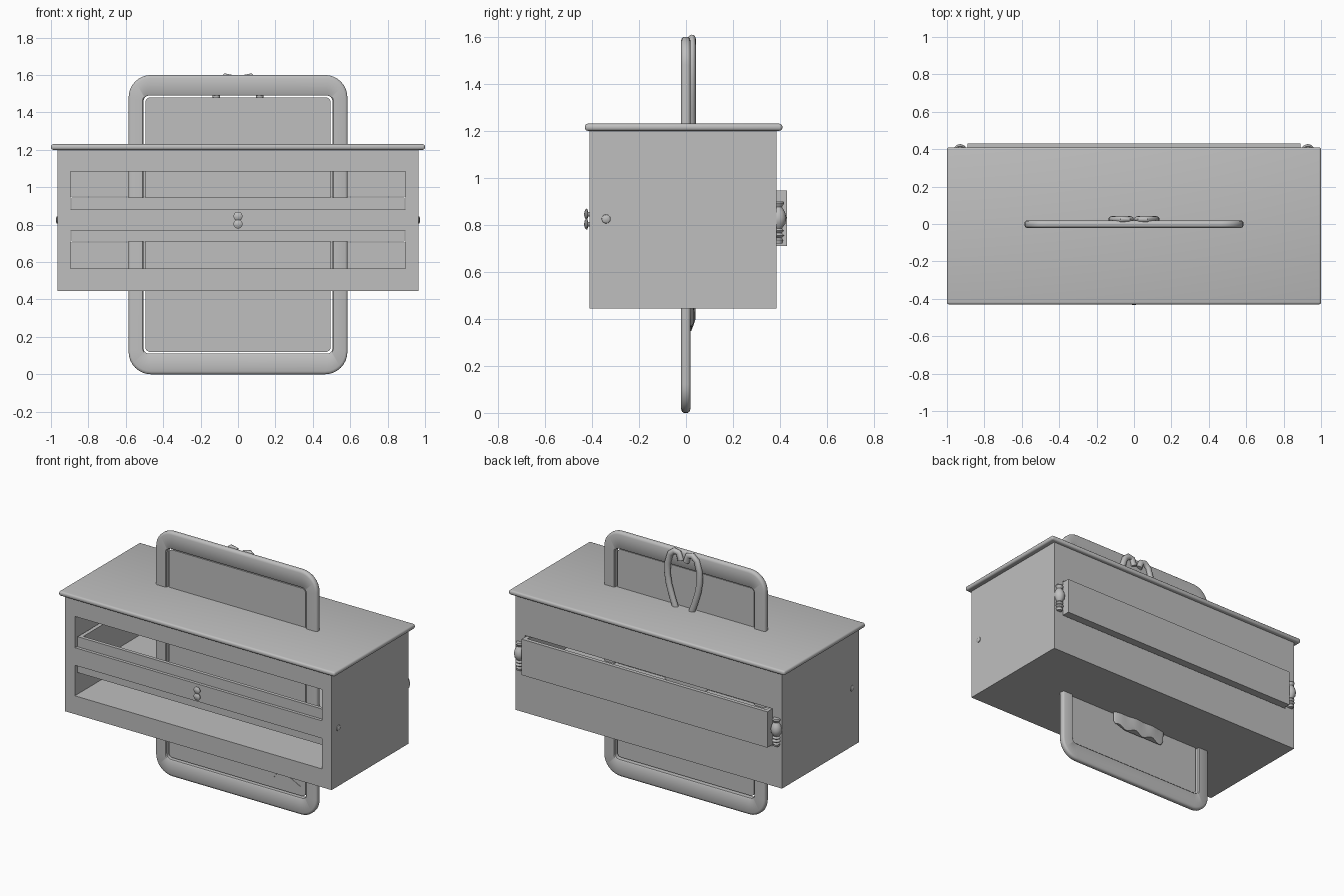
import bpy, bmesh, math
from mathutils import Vector

cube = bpy.data.objects.get("Cube")
if cube:
    bpy.data.objects.remove(cube, do_unlink=True)

grey = bpy.data.materials.new("plain_grey")
grey.use_nodes = True
grey.diffuse_color = (0.52, 0.52, 0.52, 1)
grey.node_tree.nodes["Principled BSDF"].inputs["Base Color"].default_value = (0.52, 0.52, 0.52, 1)


def finish(name, bm, smooth=False):
    bmesh.ops.recalc_face_normals(bm, faces=bm.faces)
    mesh = bpy.data.meshes.new(name)
    bm.to_mesh(mesh)
    bm.free()
    mesh.materials.append(grey)
    ob = bpy.data.objects.new(name, mesh)
    bpy.context.collection.objects.link(ob)
    if smooth:
        select(ob)
        bpy.ops.object.shade_smooth_by_angle(angle=math.radians(40))
    return ob


def select(ob):
    bpy.ops.object.select_all(action='DESELECT')
    bpy.context.view_layer.objects.active = ob
    ob.select_set(True)


def box(name, x, y, z, bevel=0):
    """Box from (min, max) pairs; a bevel rounds all its edges."""
    bm = bmesh.new()
    bmesh.ops.create_cube(bm, size=1)
    for v in bm.verts:
        v.co = Vector([p[0] if c < 0 else p[1] for c, p in zip(v.co, (x, y, z))])
    if bevel:
        bmesh.ops.bevel(bm, geom=bm.edges[:], offset=bevel, segments=3,
                        profile=0.5, affect='EDGES')
    return finish(name, bm, bool(bevel))


def cut(ob, *cutters):
    for cutter in cutters:
        cutter.hide_render = True
        mod = ob.modifiers.new("cut", 'BOOLEAN')
        mod.operation, mod.solver, mod.object = 'DIFFERENCE', 'EXACT', cutter
        select(ob)
        bpy.ops.object.modifier_apply(modifier=mod.name)
        bpy.data.objects.remove(cutter, do_unlink=True)


def loft(name, rings, closed=False):
    """Skin a series of equal rings, capped unless closed on itself."""
    bm = bmesh.new()
    rows = [[bm.verts.new(p) for p in ring] for ring in rings]
    n = len(rows[0])
    for a, b in zip(rows, rows[1:] + rows[:1] if closed else rows[1:]):
        for i in range(n):
            j = (i + 1) % n
            bm.faces.new((a[i], a[j], b[j], b[i]))
    if not closed:
        bm.faces.new(rows[0])
        bm.faces.new(rows[-1])
    return finish(name, bm, True)


def lathe(name, centre, profile, axis='Z', n=20):
    """Turned part from (radius, offset along axis) pairs."""
    rings = []
    for r, h in profile:
        ring = []
        for i in range(n):
            a, b = r * math.cos(math.tau * i / n), r * math.sin(math.tau * i / n)
            p = {'X': (h, a, b), 'Y': (a, h, b), 'Z': (a, b, h)}[axis]
            ring.append(Vector(centre) + Vector(p))
        rings.append(ring)
    return loft(name, rings)


def rounded_rect(half, z0, z1, r, y, n=8):
    pts = []
    for q, (sx, z) in enumerate(((1, z1 - r), (-1, z1 - r), (-1, z0 + r), (1, z0 + r))):
        for i in range(n + 1):
            t = (q + i / n) * math.pi / 2
            pts.append((sx * (half - r) + r * math.cos(t), y, z + r * math.sin(t)))
    return pts


# Cabinet with two front openings and a slot for the sliding tray
W = 0.895
cabinet = box("cabinet_body", (-0.965, 0.965), (-0.41, 0.385), (0.445, 1.21))
cut(cabinet,
    box("upper_cutter", (-W, W), (-0.6, 0.36), (0.88, 1.085)),
    box("lower_cutter", (-W, W), (-0.6, 0.36), (0.565, 0.765)),
    box("slot_cutter", (-W - 0.001, W + 0.001), (-0.39, 0.6), (0.705, 0.95)))
box("lid", (-1, 1), (-0.43, 0.41), (1.2, 1.23), 0.012)

# Open tray that sticks out at the back
tray = box("tray", (-0.89, 0.89), (-0.388, 0.43), (0.71, 0.945))
cut(tray, box("tray_cutter", (-0.865, 0.865), (-0.365, 0.405), (0.73, 1.1)))

# Front pair of knobs
for name, z in (("upper_knob", 0.845), ("lower_knob", 0.803)):
    lathe(name, (0, -0.41, z),
          ((0.01, 0.005), (0.01, -0.006), (0.022, -0.01), (0.024, -0.015), (0.014, -0.021),
           (0.004, -0.023)), 'Y')

# Turned posts at the back corners and side studs
post = ((0.018, -0.105), (0.022, -0.09), (0.015, -0.08), (0.027, -0.07), (0.015, -0.06),
        (0.025, -0.05), (0.016, -0.04), (0.031, -0.02), (0.035, 0.005), (0.029, 0.03),
        (0.016, 0.05), (0.026, 0.068), (0.022, 0.075))
for side, label in ((1, "left"), (-1, "right")):
    lathe(label + "_back_post", (side * 0.93, 0.392, 0.825), post)
    lathe(label + "_side_stud", (side * 0.965, -0.34, 0.825),
          [(r, side * h) for r, h in ((0.02, -0.005), (0.018, 0.004), (0.008, 0.009))], 'X')

# Rounded picture frame
section = [(0, -0.01), (0.004, -0.017), (0.012, -0.021), (0.075, -0.021), (0.08, -0.016),
           (0.08, 0.014), (0.075, 0.019), (0.012, 0.019), (0.004, 0.015), (0, 0.008)]
rings = []
for inset, y in section:
    k = inset / 0.08
    rings.append(rounded_rect(0.585 - inset, 0.11 * k, 1.6 - 0.11 * k, 0.12 - 0.09 * k, y))
loft("frame", rings, closed=True)

# Thin panel inside the frame
loft("frame_panel", [rounded_rect(0.495, 0.12, 1.48, 0.025, y) for y in (-0.008, 0.002)])

# Torn sheet on the panel
outline = [(-0.49, 0.66), (-0.3, 0.57), (0.46, 0.18), (0.34, 0.19), (0.31, 0.25), (0.26, 0.18),
           (0.2, 0.23), (0.12, 0.2), (0.08, 0.24), (0, 0.19), (-0.06, 0.26), (-0.1, 0.22),
           (-0.18, 0.24), (-0.25, 0.28), (-0.41, 0.18), (-0.44, 0.26), (-0.48, 0.28),
           (-0.49, 0.46), (-0.33, 0.4), (-0.44, 0.5), (-0.42, 0.56)]
loft("torn_sheet", [[(x, y, z) for x, z in outline] for y in (-0.011, -0.007)])

# Cloth loop over the top of the panel, one band per side
path = [(0.02, 1.54), (0.035, 1.585), (0.065, 1.59), (0.095, 1.565), (0.115, 1.5), (0.117, 1.43),
        (0.105, 1.36), (0.08, 1.28), (0.05, 1.2), (0.03, 1.12)]
for side, label in ((1, "left"), (-1, "right")):
    rings = []
    for i, (x, z) in enumerate(path):
        a, b = path[max(i - 1, 0)], path[min(i + 1, len(path) - 1)]
        t = Vector((b[0] - a[0], b[1] - a[1])).normalized()
        ring = []
        for k in range(12):
            u = math.tau * k / 12
            w = 0.02 * math.cos(u)
            ring.append((side * (x - t.y * w), 0.025 + 0.017 * math.sin(u), z + t.x * w))
        rings.append(ring)
    loft(label + "_cloth_band", rings)

# Hanging cloth with a rippled lower edge
rings = []
for z, half, mid, thick in ((1.2, 0.045, 0, 0.012), (1.1, 0.07, -0.01, 0.014),
                            (1.05, 0.12, -0.01, 0.015), (0.9, 0.14, -0.01, 0.016),
                            (0.65, 0.16, -0.015, 0.018), (0.45, 0.2, -0.02, 0.02),
                            (0.385, 0.2, -0.02, 0.018), (0.36, 0.185, -0.02, 0.008)):
    low = max(0, (1 - z) / 0.65)
    ring = []
    for k in range(48):
        u = math.tau * k / 48
        x = half * math.cos(u)
        ripple = low * math.sin(x * 48)
        ring.append((mid + x, 0.018 + math.sin(u) * (thick + 0.004 * ripple),
                     z + 0.012 * ripple * (z < 0.5)))
    rings.append(ring)
loft("hanging_cloth", rings)
